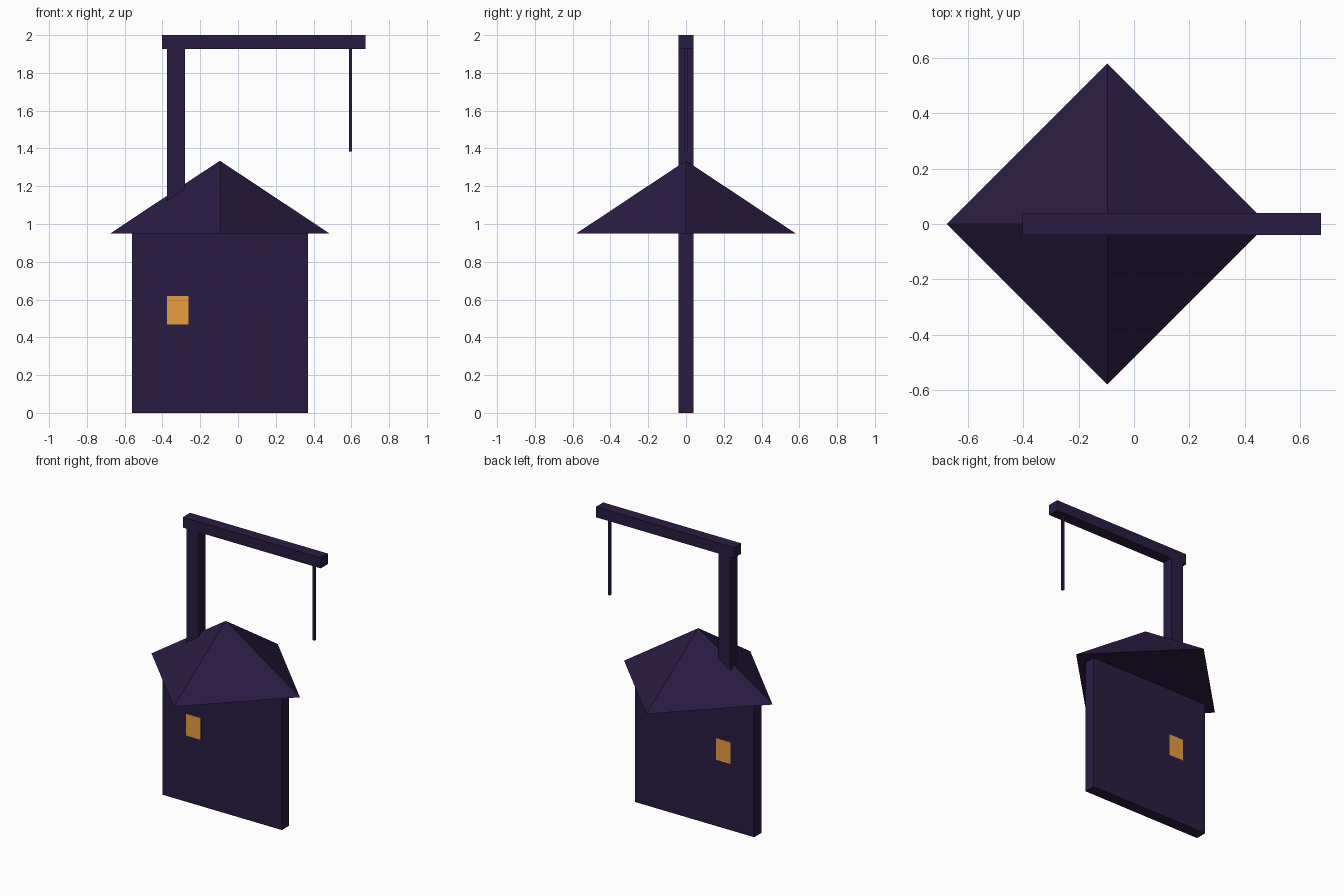
import bpy

if "Cube" in bpy.data.objects:
    bpy.data.objects.remove(bpy.data.objects["Cube"])


def material(name, rgb):
    m = bpy.data.materials.new(name)
    m.diffuse_color = (*rgb, 1)
    m.use_nodes = True
    m.node_tree.nodes["Principled BSDF"].inputs["Base Color"].default_value = m.diffuse_color
    return m


DARK_PURPLE = material("dark purple", (0.0225, 0.0112, 0.055))
AMBER = material("amber glow", (0.82, 0.35, 0.055))


def finish(name, mat):
    ob = bpy.context.object
    ob.name = name
    ob.data.materials.append(mat)
    return ob


def box(name, x, y, z, mat):
    """Box from (min, max) pairs on each axis."""
    bpy.ops.mesh.primitive_cube_add(size=1)
    ob = finish(name, mat)
    ob.location = [(a + b) / 2 for a, b in (x, y, z)]
    ob.scale = [b - a for a, b in (x, y, z)]
    return ob


HALF = 0.04          # half thickness of the flat parts
DEPTH = (-HALF, HALF)
CENTRE = -0.096      # middle of the house

# House body: a thin upright slab
box("house_wall", (-0.56, 0.37), DEPTH, (0, 0.953), DARK_PURPLE)

# Four-sided pyramid roof with corners on the axes
bpy.ops.mesh.primitive_cone_add(vertices=4, radius1=0.579, radius2=0, depth=0.384,
                                location=(CENTRE, 0, 0.951 + 0.192))
finish("roof", DARK_PURPLE)

# Hoist: post, overhead beam and hanging rope
box("hoist_post", (-0.375, -0.280), DEPTH, (1.0, 1.93), DARK_PURPLE)
box("hoist_beam", (-0.402, 0.674), DEPTH, (1.926, 2.0), DARK_PURPLE)
box("hoist_rope", (0.588, 0.604), (-0.008, 0.008), (1.385, 1.93), DARK_PURPLE)

# Lit window plates on both faces of the wall
for side, label in ((-1, "front"), (1, "back")):
    y = sorted((side * (HALF - 0.001), side * (HALF + 0.001)))
    box("window_" + label, (-0.375, -0.262), y, (0.467, 0.62), AMBER)
